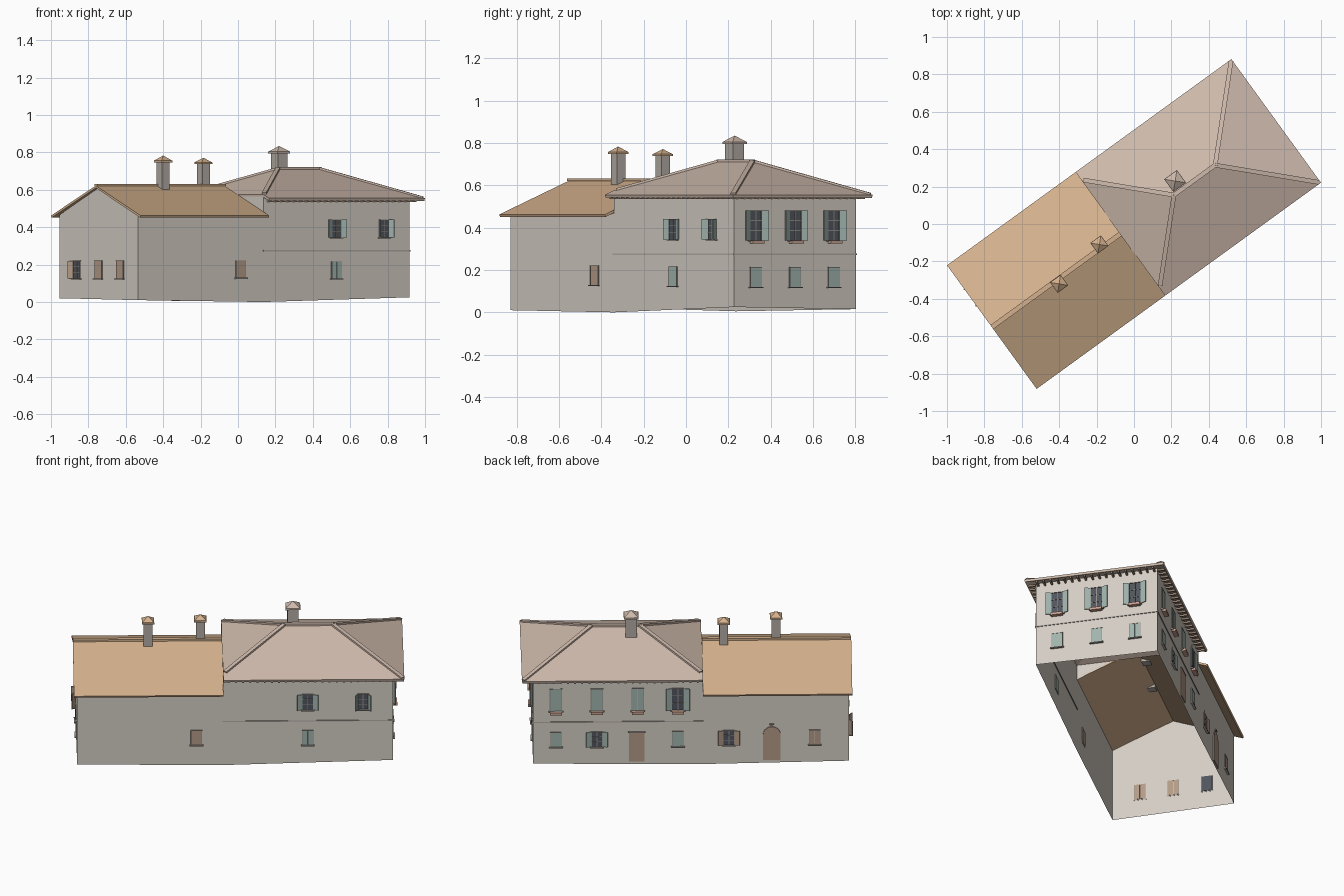
import bpy, bmesh, math
from mathutils import Matrix, Vector

if "Cube" in bpy.data.objects:
    bpy.data.objects.remove(bpy.data.objects["Cube"])

TURN = Matrix.Rotation(math.radians(35.95), 4, 'Z')   # house sits diagonally on the grid
U0, UJ, U1, W = -0.92, -0.09, 0.875, 0.356            # wall ends, joint, half width
R, E = 0.939, 0.408                                   # roof half length, eave half width
COL = {"plaster": (.66, .61, .55), "tile_orange": (.66, .44, .27), "tile_dusty": (.62, .49, .41),
       "green": (.36, .46, .42), "brown": (.45, .33, .24), "dark": (.08, .09, .11),
       "stone": (.45, .41, .37), "clay": (.58, .36, .28), "frame": (.3, .27, .25)}
MATS = {}
for k, c in COL.items():
    MATS[k] = bpy.data.materials.new(k)
    MATS[k].diffuse_color = (*c, 1)
parts = {}


def part(name, col):
    return parts.setdefault(name, (bmesh.new(), col))[0]


def finish(name, bm, col, recalc=True, thick=0):
    if recalc:
        bmesh.ops.recalc_face_normals(bm, faces=bm.faces)
    bm.transform(TURN)
    me = bpy.data.meshes.new(name)
    bm.to_mesh(me)
    bm.free()
    me.materials.append(MATS[col])
    ob = bpy.data.objects.new(name, me)
    bpy.context.collection.objects.link(ob)
    if thick:
        m = ob.modifiers.new("thickness", 'SOLIDIFY')
        m.thickness, m.offset = thick, -1


def box(bm, c, size, M=Matrix()):
    bmesh.ops.create_cube(bm, size=1, matrix=M @ Matrix.Translation(c) @ Matrix.Diagonal((*size, 1)))


def beam(bm, p, q, w, h):
    p, q = Vector(p), Vector(q)
    M = Matrix.Translation((p + q) / 2) @ (q - p).to_track_quat('X', 'Z').to_matrix().to_4x4()
    box(bm, (0, 0, 0), ((q - p).length, w, h), M)


def sheet(name, col, faces, thick=0, up=False):
    bm = bmesh.new()
    for f in faces:
        bm.faces.new([bm.verts.new(p) for p in f])
    bmesh.ops.remove_doubles(bm, verts=bm.verts, dist=1e-4)
    bm.normal_update()
    if up:
        for f in bm.faces:
            if f.normal.z < 0:
                f.normal_flip()
    finish(name, bm, col, False, thick)


def wall(a, b, za, zb, top):
    return [(*a, za), (*b, zb), (*b, top), (*a, top)]


# Walls: open-bottomed shells following the sloping ground
TL, TB, PK = 0.466, 0.556, 0.612
sheet("low_wing_walls", "plaster", [
    wall((U0, -W), (UJ, -W), .01, 0, TL), wall((UJ, W), (U0, W), .005, .02, TL),
    [(U0, W, .02), (U0, -W, .01), (U0, -W, TL), (U0, 0, PK), (U0, W, TL)]])
sheet("main_house_walls", "plaster", [
    wall((UJ, -W), (U1, -W), 0, .025, TB), wall((U1, -W), (U1, W), .025, .015, TB),
    wall((U1, W), (UJ, W), .015, .005, TB),
    [(UJ, -W, TL), (UJ, -.14, .565), (UJ, -W, .565)],
    [(UJ, W, TL), (UJ, W, .565), (UJ, .14, .565)],
    [(UJ, -.14, .565), (UJ, .14, .565), (UJ, 0, .622)]])

# Roofs: gable on the wing, hip on the house cut flush at the joint
LZ, LR, BZ, BR = .462, .622, .555, .713
sheet("low_wing_roof", "tile_orange", [
    [(-R, s * E, LZ), (UJ, s * E, LZ), (UJ, 0, LR), (-R, 0, LR)] for s in (-1, 1)], .012, True)
A, B, C = .264, .536, .358
ZC = BZ + (BR - BZ) * (E - C) / E
hip = [[(UJ, s * E, BZ), (R, s * E, BZ), (B, 0, BR), (A, 0, BR), (UJ, s * C, ZC)] for s in (-1, 1)]
hip += [[(R, -E, BZ), (R, E, BZ), (B, 0, BR)], [(UJ, -C, ZC), (A, 0, BR), (UJ, C, ZC)]]
sheet("main_hip_roof", "tile_dusty", hip, .015, True)

# Ridge and hip tiles
beam(part("low_ridge_tiles", "tile_orange"), (-R, 0, LR + .003), (UJ, 0, LR + .003), .026, .012)
rb = part("hip_ridge_tiles", "tile_dusty")
beam(rb, (A, 0, BR + .002), (B, 0, BR + .002), .024, .012)
for s in (-1, 1):
    beam(rb, (B, 0, BR + .002), (R - .008, s * (E - .008), BZ + .003), .024, .012)
    beam(rb, (A, 0, BR + .002), (UJ + .01, s * (C - .01), ZC + .005), .024, .012)

# Rafter ends under the main eaves
ra = part("rafter_ends", "brown")
for i in range(24):
    for s in (-1, 1):
        box(ra, (UJ + .03 + i * .041, s * (W + .022), .539), (.01, .044, .01))
for i in range(18):
    box(ra, (U1 + .026, -.34 + i * .04, .539), (.05, .01, .01))

# String course around the main house
sc = part("string_course", "stone")
for s in (-1, 1):
    box(sc, ((UJ + U1) / 2, s * W, .274), (U1 - UJ + .006, .008, .006))
box(sc, (U1, 0, .274), (.008, 2 * W + .008, .006))

# Chimneys with slab and pyramid cap: u, v, base, cap height, peak, width, cap tile
for u, v, z0, z1, z2, w, col in ((-.512, -.024, .59, .755, .782, .05, "tile_orange"),
                                 (-.214, .02, .59, .745, .77, .05, "tile_orange"),
                                 (.313, .057, .67, .803, .833, .064, "tile_dusty")):
    box(part("chimney_shafts", "stone"), (u, v, (z0 + z1) / 2), (w, w, z1 - z0))
    cap = part("chimney_caps_" + col, col)
    c = w + .02
    box(cap, (u, v, z1 - .003), (c, c, .01))
    M = Matrix.Translation((u, v, (z1 + z2) / 2 + .001)) @ Matrix.Rotation(math.pi / 4, 4, 'Z')
    bmesh.ops.create_cone(cap, cap_ends=True, segments=4, radius1=c * .7071, radius2=0,
                          depth=z2 - z1, matrix=M)


# Wall frames: x along the wall, y outward, z up
def frame(o, t, n):
    return Matrix(((t[0], n[0], 0, o[0]), (t[1], n[1], 0, o[1]), (0, 0, 1, 0), (0, 0, 0, 1)))


GABLE = frame((U0, 0), (0, 1), (-1, 0))
FRONT = frame((0, -W), (1, 0), (0, -1))
BACK = frame((0, W), (1, 0), (0, 1))
END = frame((U1, 0), (0, 1), (1, 0))


def window(M, s, z0, z1, w=.062, col="green", swing=None, planter=False):
    zc, h = (z0 + z1) / 2, z1 - z0
    sh, fr = part("shutters_" + col, col), part("window_frames", "frame")
    if swing is None:                                   # shutters closed
        for k in (-1, 1):
            box(sh, (s + k * w / 4, .001, zc), (w / 2 - .001, .008, h), M)
    else:                                               # shutters swung open
        box(part("window_panes", "dark"), (s, -.001, zc), (w, .006, h), M)
        box(fr, (s, .003, zc), (.004, .004, h), M)
        for t in (.33, .67):
            box(fr, (s, .003, z0 + h * t), (w, .004, .003), M)
        for k in (-1, 1):
            H = M @ Matrix.Translation((s + k * w / 2, .004, zc)) @ Matrix.Rotation(
                math.radians(k * swing), 4, 'Z')
            box(sh, (k * w / 4, 0, 0), (w / 2, .005, h), H)
    for k in (-1, 1):
        box(fr, (s + k * w / 2, .002, zc), (.003, .007, h), M)
    box(fr, (s, .002, z1), (w + .004, .008, .003), M)
    box(part("window_sills", "stone"), (s, .006, z0 - .003), (w + .016, .014, .006), M)
    if planter:
        box(part("planters", "clay"), (s, .014, z0 - .008), (w, .024, .016), M)


# Wing gable windows
window(GABLE, .196, .125, .22, col="brown", swing=35)
for v in (0, -.196):
    window(GABLE, v, .125, .22, col="brown")
# Front windows
window(FRONT, -.242, .13, .22, col="brown")
window(FRONT, .39, .125, .215)
window(FRONT, .39, .345, .44, swing=20)
window(FRONT, .705, .345, .44, swing=65)
# End wall windows
for v in (-.23, 0, .225):
    window(END, v, .12, .212)
    window(END, v, .34, .48, w=.068, swing=20, planter=True)
# Back windows
for u in (.745, .512, .28):
    window(BACK, u, .345, .482, w=.068, planter=True)
window(BACK, .052, .345, .482, w=.068, swing=15, planter=True)
window(BACK, .745, .12, .212)
window(BACK, .512, .12, .212, swing=15)
window(BACK, .052, .12, .212)
window(BACK, -.238, .125, .215, col="brown", swing=15)
window(BACK, -.726, .125, .215, col="brown")

# Back doors: one square, one arched
dr = part("doors", "brown")
box(dr, (.285, .001, .118), (.088, .01, .18), BACK)
box(part("door_trim", "frame"), (.285, .003, .21), (.1, .012, .005), BACK)
box(part("door_trim", "frame"), (-.482, .003, .252), (.026, .01, .006), BACK)
prof = [(-.05, .03), (.05, .03)] + [(.05 * math.cos(a * math.pi / 10), .188 + .05 * math.sin(a * math.pi / 10))
                                    for a in range(11)]
f = dr.faces.new([dr.verts.new(BACK @ Vector((x - .482, -.004, z))) for x, z in prof])
ext = bmesh.ops.extrude_face_region(dr, geom=[f], use_keep_orig=True)
bmesh.ops.translate(dr, vec=(0, .01, 0), verts=[g for g in ext["geom"] if isinstance(g, bmesh.types.BMVert)])

for name, (bm, col) in parts.items():
    finish(name, bm, col)

for m in bpy.data.materials:
    if m.users and not m.is_grease_pencil:
        m.use_nodes = True
        m.node_tree.nodes["Principled BSDF"].inputs["Base Color"].default_value = m.diffuse_color
